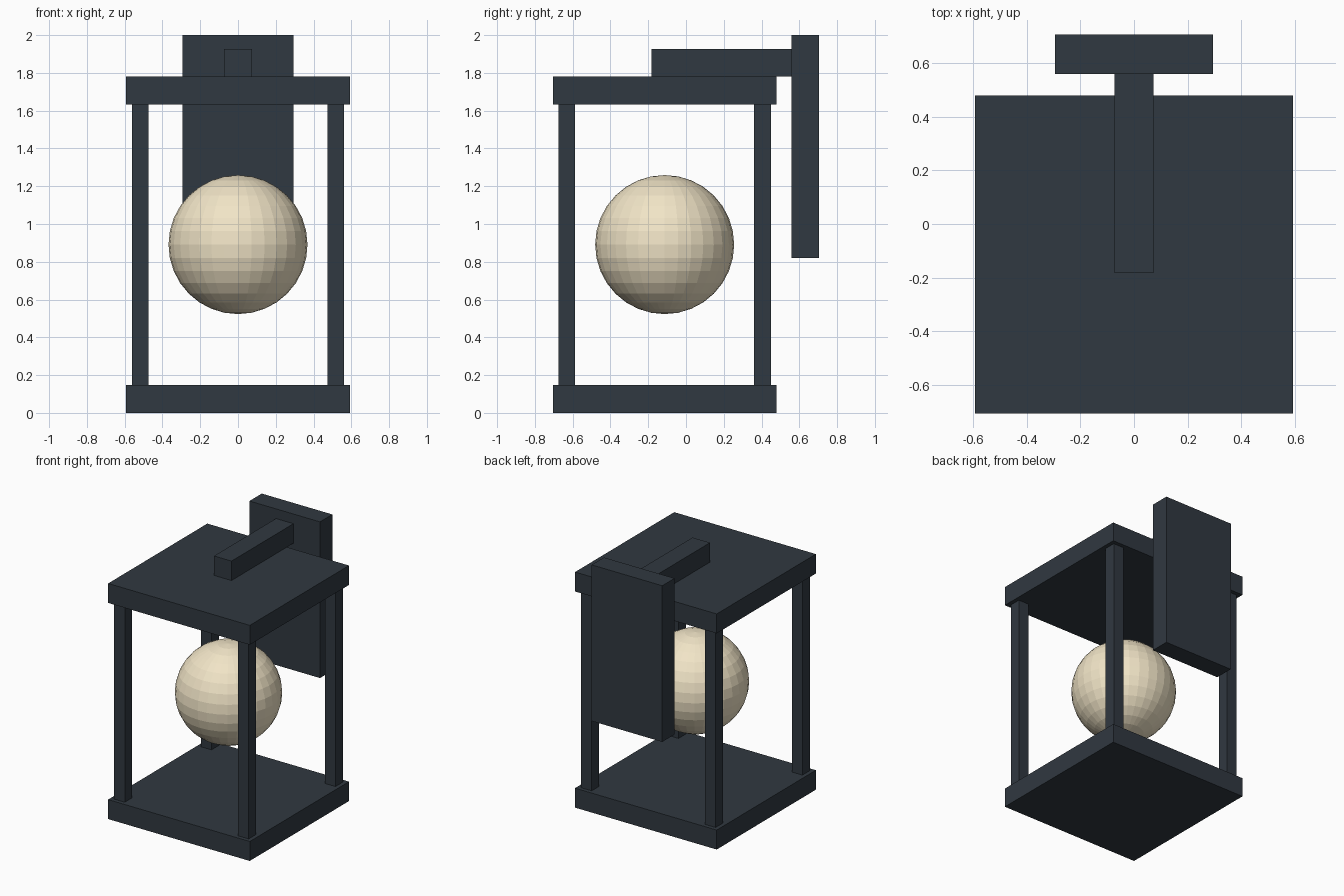
import bpy

if "Cube" in bpy.data.objects:
    bpy.data.objects.remove(bpy.data.objects["Cube"])


def material(name, color):
    m = bpy.data.materials.new(name)
    m.diffuse_color = color
    m.use_nodes = True
    m.node_tree.nodes["Principled BSDF"].inputs["Base Color"].default_value = m.diffuse_color
    return m


IRON = material("dark_iron", (0.03, 0.04, 0.052, 1))
GLOW = material("warm_glow", (0.88, 0.78, 0.57, 1))


def box(name, x, y, z):
    """Box from (min, max) ranges on each axis."""
    ranges = (x, y, z)
    bpy.ops.mesh.primitive_cube_add(size=1, location=[(a + b) / 2 for a, b in ranges])
    ob = bpy.context.object
    ob.name = name
    ob.scale = [b - a for a, b in ranges]
    bpy.ops.object.transform_apply(location=False, rotation=False, scale=True)
    ob.data.materials.append(IRON)
    return ob


HALF = 0.592      # half width of the lantern plates
CY = -0.113       # lantern centre in y
T = 0.147         # plate thickness
TOP = 1.78        # top of the roof plate

# Base and roof plates
for name, z in (("base_plate", 0), ("roof_plate", TOP - T)):
    box(name, (-HALF, HALF), (CY - HALF, CY + HALF), (z, z + T))

# Four corner posts
R, W = 0.518, 0.044
for side, sx in (("left", -1), ("right", 1)):
    for end, sy in (("front", -1), ("back", 1)):
        px, py = sx * R, CY + sy * R
        box(f"{end}_{side}_post", (px - W, px + W), (py - W, py + W), (T, TOP - T))

# Wall bracket: arm over the roof and the mounting plate behind
box("bracket_arm", (-0.073, 0.073), (-0.182, 0.558), (TOP, TOP + T))
box("wall_plate", (-0.295, 0.295), (0.558, 0.705), (0.82, 2.0))

# Glowing globe, faceted
bpy.ops.mesh.primitive_uv_sphere_add(segments=32, ring_count=16, radius=0.368,
                                     location=(0, CY, 0.891))
globe = bpy.context.object
globe.name = "light_globe"
globe.data.materials.append(GLOW)
